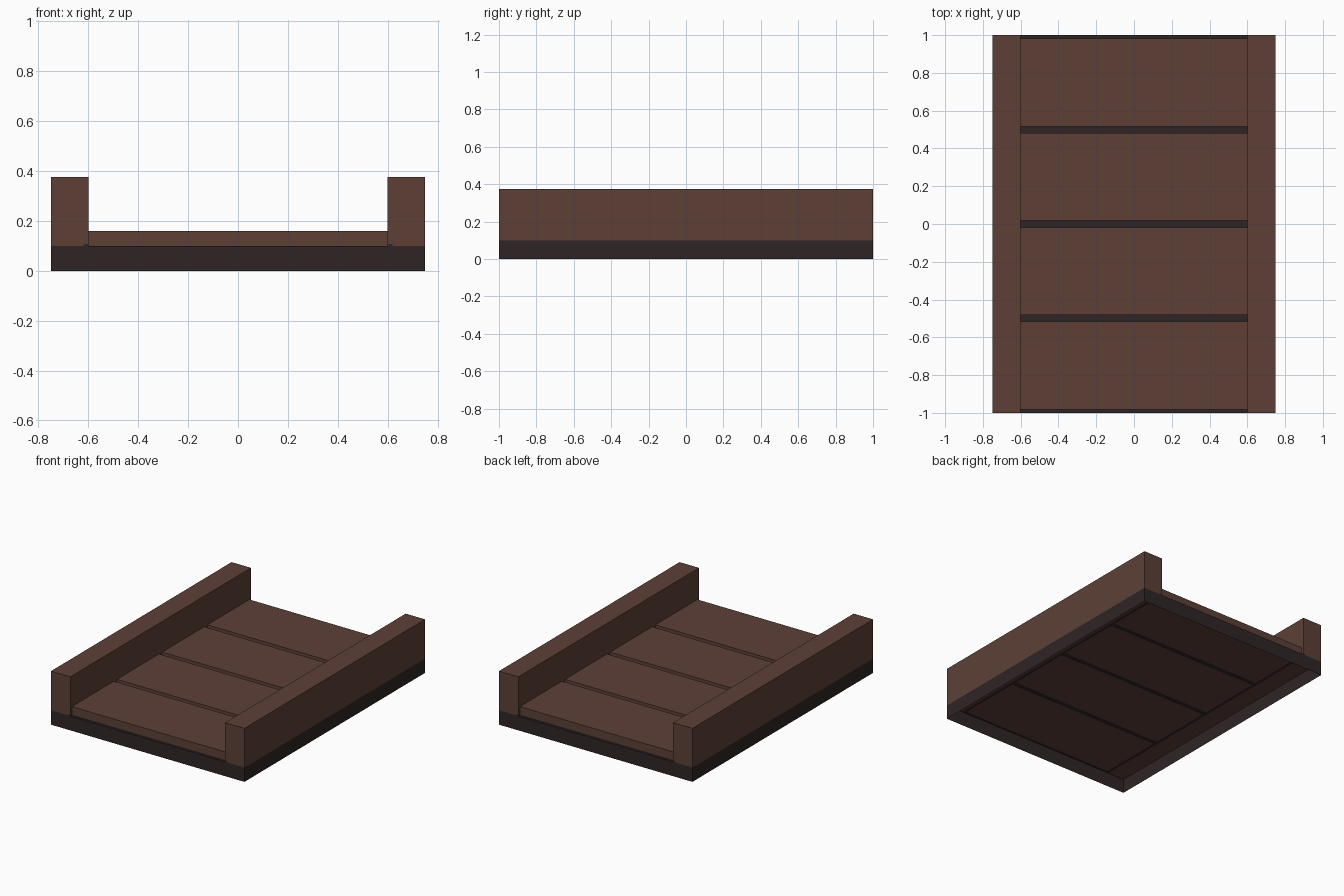
import bpy, bmesh

if "Cube" in bpy.data.objects:
    bpy.data.objects.remove(bpy.data.objects["Cube"])


def material(name, rgb):
    m = bpy.data.materials.new(name)
    m.diffuse_color = (*rgb, 1.0)
    m.use_nodes = True
    m.node_tree.nodes["Principled BSDF"].inputs["Base Color"].default_value = m.diffuse_color
    return m


brown = material("brown wood", (0.109, 0.051, 0.038))
dark = material("dark wood", (0.028, 0.0185, 0.0185))


def finish(name, bm, mat):
    bmesh.ops.recalc_face_normals(bm, faces=bm.faces)
    mesh = bpy.data.meshes.new(name)
    bm.to_mesh(mesh)
    bm.free()
    mesh.materials.append(mat)
    obj = bpy.data.objects.new(name, mesh)
    bpy.context.collection.objects.link(obj)
    return obj


def box(name, x, y, z, mat, open_bottom=False):
    bm = bmesh.new()
    bmesh.ops.create_cube(bm, size=1)
    for v in bm.verts:
        v.co = [r[0] if c < 0 else r[1] for c, r in zip(v.co, (x, y, z))]
    obj = finish(name, bm, mat)
    if open_bottom:
        bm = bmesh.new()
        bm.from_mesh(obj.data)
        bottom = [f for f in bm.faces if f.normal.z < -0.9]
        bmesh.ops.delete(bm, geom=bottom, context='FACES')
        bm.to_mesh(obj.data)
        bm.free()
    return obj


def extruded(name, profile, mat):
    # x-z profile drawn out along the full length
    bm = bmesh.new()
    face = bm.faces.new([bm.verts.new((x, -1, z)) for x, z in profile])
    ext = bmesh.ops.extrude_face_region(bm, geom=[face])
    for v in ext["geom"]:
        if isinstance(v, bmesh.types.BMVert):
            v.co.y = 1
    # the first cap is kept by the extrusion when missing neighbours
    return finish(name, bm, mat)


# Hollow base, open underneath
box("base", (-0.75, 0.75), (-1, 1), (0, 0.1), dark, open_bottom=True)

# Side rails with a small rebate holding a dark strip
UNDER = 0.0995
for side, s in (("left", -1), ("right", 1)):
    profile = [(0.75, UNDER), (0.75, 0.375), (0.6, 0.375),
               (0.6, 0.107), (0.62, 0.107), (0.62, UNDER)]
    extruded(side + "_rail", [(s * x, z) for x, z in profile], brown)
    box(side + "_strip", sorted((s * 0.6, s * 0.62)), (-1, 1), (0.1, 0.107), dark)

# Four floor planks separated by narrow gaps
for i in range(4):
    y = -0.75 + 0.5 * i
    box(f"plank_{i + 1}", (-0.6, 0.6), (y - 0.2325, y + 0.2325), (UNDER, 0.16), brown)
